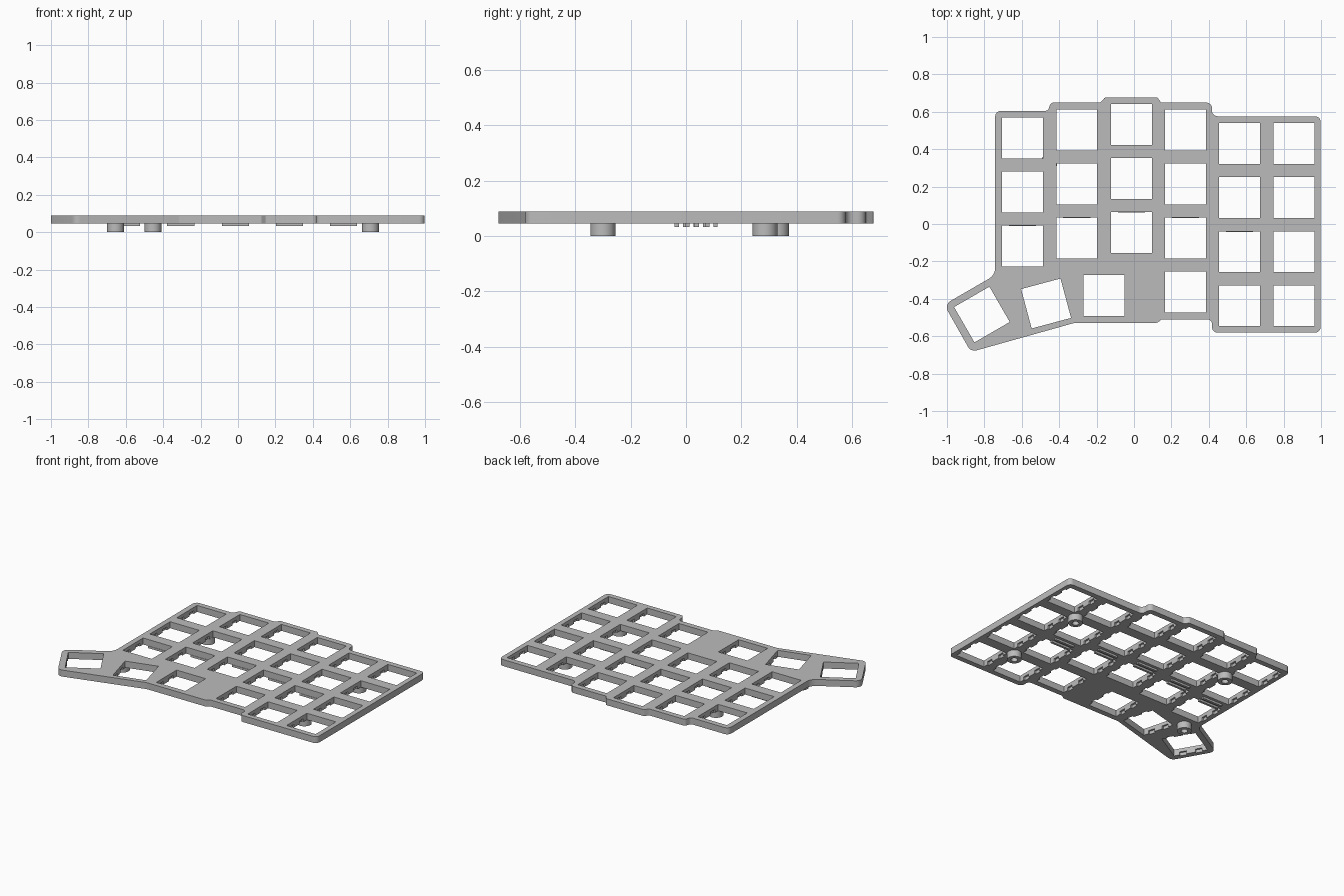
import bpy, bmesh
from math import radians, tan, pi
from mathutils import Vector, Matrix

if "Cube" in bpy.data.objects:
    bpy.data.objects.remove(bpy.data.objects["Cube"])

Z_LOW, Z_TOP = 0.045, 0.089      # underside and top of the plate
HOLE = 0.218                     # switch opening
PITCH = 0.289                    # row spacing

grey = bpy.data.materials.new("plate grey")
grey.use_nodes = True
grey.diffuse_color = (0.5, 0.5, 0.5, 1)
grey.node_tree.nodes["Principled BSDF"].inputs["Base Color"].default_value = (0.5, 0.5, 0.5, 1)


def mesh_object(name, bm):
    mesh = bpy.data.meshes.new(name)
    bm.to_mesh(mesh)
    bm.free()
    mesh.materials.append(grey)
    obj = bpy.data.objects.new(name, mesh)
    bpy.context.collection.objects.link(obj)
    return obj


def select(obj):
    bpy.ops.object.select_all(action="DESELECT")
    obj.select_set(True)
    bpy.context.view_layer.objects.active = obj


def rounded(corners, steps=6):
    """Round each (x, y, radius) corner with a tangent arc."""
    out = []
    for i, (x, y, r) in enumerate(corners):
        p = Vector((x, y))
        a = (Vector(corners[i - 1][:2]) - p).normalized()
        b = (Vector(corners[(i + 1) % len(corners)][:2]) - p).normalized()
        half = a.angle(b) / 2
        reach = r / tan(half)
        centre = p + (a + b).normalized() * (r ** 2 + reach ** 2) ** 0.5
        start, end = p + a * reach - centre, p + b * reach - centre
        sweep = start.angle_signed(end)
        for k in range(steps + 1):
            out.append(centre + Matrix.Rotation(-sweep * k / steps, 2) @ start)
    return out


def flat_solid(name, loops, z0, z1):
    """Extrude an outline with holes between two heights."""
    curve = bpy.data.curves.new(name, "CURVE")
    curve.dimensions = "2D"
    curve.fill_mode = "BOTH"
    curve.extrude = (z1 - z0) / 2
    for loop in loops:
        spline = curve.splines.new("POLY")
        spline.points.add(len(loop) - 1)
        for point, p in zip(spline.points, loop):
            point.co = (p[0], p[1], 0, 1)
        spline.use_cyclic_u = True
    temp = bpy.data.objects.new(name + " curve", curve)
    bpy.context.collection.objects.link(temp)
    bpy.context.view_layer.update()
    graph = bpy.context.evaluated_depsgraph_get()
    mesh = bpy.data.meshes.new_from_object(temp.evaluated_get(graph))
    bm = bmesh.new()
    bm.from_mesh(mesh)
    bpy.data.objects.remove(temp)
    bpy.data.meshes.remove(mesh)
    for v in bm.verts:
        v.co.z += (z0 + z1) / 2
    bmesh.ops.remove_doubles(bm, verts=bm.verts, dist=0.0001)
    bmesh.ops.recalc_face_normals(bm, faces=bm.faces)
    for f in bm.faces:
        f.material_index = 0
    return mesh_object(name, bm)


def add_box(bm, size, matrix):
    bmesh.ops.create_cube(bm, size=1, matrix=matrix @ Matrix.Diagonal((*size, 1)))


# Switch positions: column x, top row y, number of rows
columns = [(-0.596, 0.46, 3), (-0.306, 0.503, 3), (-0.014, 0.532, 3),
           (0.275, 0.503, 4), (0.564, 0.43, 4), (0.855, 0.43, 4)]
keys = [(x, y - PITCH * row, 0) for x, y, rows in columns for row in range(rows)]
keys += [(-0.16, -0.382, 0), (-0.47, -0.425, 15), (-0.813, -0.484, 30)]
frames = [Matrix.Translation((x, y, 0)) @ Matrix.Rotation(radians(a), 4, "Z") for x, y, a in keys]

# Plate outline with staggered columns and angled thumb wing
outline = rounded([
    (-0.742, 0.605, 0.03), (-0.46, 0.605, 0.02), (-0.445, 0.649, 0.02),
    (-0.18, 0.649, 0.015), (-0.155, 0.677, 0.015), (0.125, 0.677, 0.015),
    (0.145, 0.649, 0.015), (0.417, 0.649, 0.03), (0.417, 0.576, 0.03),
    (0.998, 0.576, 0.03), (0.998, -0.581, 0.03), (0.417, -0.581, 0.03),
    (0.417, -0.51, 0.025), (0.148, -0.51, 0.012), (0.125, -0.528, 0.012),
    (-0.315, -0.528, 0.04), (-0.872, -0.684, 0.04), (-1.015, -0.431, 0.04),
    (-0.742, -0.273, 0.07)])
h = HOLE / 2
square = [(-h, -h), (h, -h), (h, h), (-h, h)]
openings = [[m @ Vector((x, y, 0)) for x, y in square] for m in frames]
plate = flat_solid("switch_plate", [outline] + openings, Z_LOW, Z_TOP)

# Clip notches in the side walls of every opening, under the top skin
bm = bmesh.new()
for m in frames:
    for side in (-1, 1):
        add_box(bm, (HOLE + 0.024, 0.045, 0.03), m @ Matrix.Translation((0, side * 0.052, 0.051)))
cutter = mesh_object("notch_cutter", bm)
cutter.hide_render = True
cut = plate.modifiers.new("notches", "BOOLEAN")
cut.operation = "DIFFERENCE"
cut.solver = "EXACT"
cut.object = cutter
select(plate)
bpy.ops.object.modifier_apply(modifier=cut.name)
bpy.data.objects.remove(cutter)
bpy.ops.object.shade_smooth_by_angle(angle=radians(30))


# Screw posts with a blind bore
def circle(x, y, r, n=32):
    return [Matrix.Rotation(2 * pi * i / n, 2) @ Vector((r, 0)) + Vector((x, y)) for i in range(n)]


for i, (x, y) in enumerate([(0.708, 0.285), (0.708, -0.3), (-0.455, 0.327), (-0.655, -0.3)]):
    post = flat_solid(f"screw_post_{i + 1}", [circle(x, y, 0.045), circle(x, y, 0.021)], 0, Z_LOW)
    select(post)
    bpy.ops.object.shade_smooth_by_angle(angle=radians(30))

# Paired wire guide ribs below the middle row gap
bm = bmesh.new()
for x, y, rows in columns[:5]:
    gap = y - PITCH * 1.5
    for offset in (-0.03, 0.008):
        add_box(bm, (0.145, 0.016, 0.014), Matrix.Translation((x, gap + offset, 0.039)))
mesh_object("wire_guides", bm)
